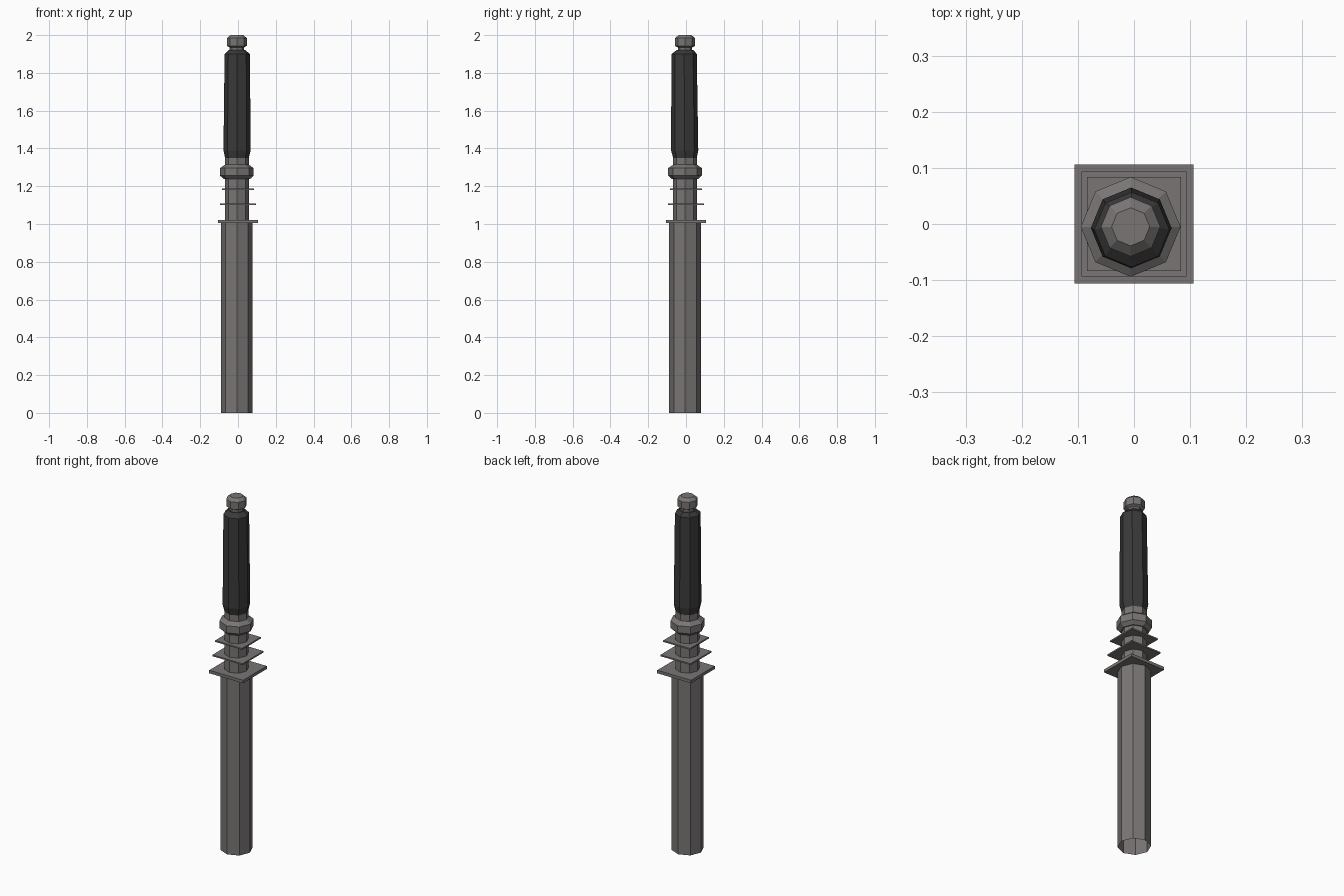
import bpy
import bmesh
import math

if "Cube" in bpy.data.objects:
    bpy.data.objects.remove(bpy.data.objects["Cube"])


def material(name, rgb):
    m = bpy.data.materials.new(name)
    m.diffuse_color = (*rgb, 1)
    m.use_nodes = True
    m.node_tree.nodes["Principled BSDF"].inputs["Base Color"].default_value = m.diffuse_color
    return m


STEEL = material("warm_grey_steel", (0.19, 0.178, 0.175))
RUBBER = material("dark_grip_rubber", (0.042, 0.042, 0.042))
CX, CY = -0.006, -0.005   # the turned parts sit slightly off the plates' axis


def finish(bm, name, mat):
    bmesh.ops.recalc_face_normals(bm, faces=bm.faces)
    me = bpy.data.meshes.new(name)
    bm.to_mesh(me)
    bm.free()
    me.materials.append(mat)
    ob = bpy.data.objects.new(name, me)
    bpy.context.collection.objects.link(ob)
    return ob


def turned(name, rings, mat, cap_bottom=False, cap_top=False, sides=8):
    """Flat-faced octagonal turning; rings are (radius, z[, x, y])."""
    bm = bmesh.new()
    loops = []
    for r, z, *c in rings:
        x, y = c or (CX, CY)
        loops.append([bm.verts.new((x + r * math.cos(2 * math.pi * i / sides),
                                    y + r * math.sin(2 * math.pi * i / sides), z))
                      for i in range(sides)])
    for a, b in zip(loops, loops[1:]):
        for i in range(sides):
            j = (i + 1) % sides
            bm.faces.new((a[i], a[j], b[j], b[i]))
    if cap_bottom:
        bm.faces.new(loops[0][::-1])
    if cap_top:
        bm.faces.new(loops[-1])
    return finish(bm, name, mat)


def plate(name, half, z0, z1):
    bm = bmesh.new()
    bmesh.ops.create_cube(bm, size=1)
    for v in bm.verts:
        v.co = (v.co.x * 2 * half, v.co.y * 2 * half, z1 if v.co.z > 0 else z0)
    return finish(bm, name, STEEL)


# Long lower tube, open at the bottom
turned("lower_tube", [(0.084, 0), (0.084, 1.008)], STEEL)

# Stack of square guard plates, smaller towards the grip
plate("guard_plate_large", 0.106, 1.005, 1.022)
plate("guard_plate_middle", 0.094, 1.100, 1.108)
plate("guard_plate_small", 0.084, 1.180, 1.188)

# Post through the plates, flaring into the collar below the grip
turned("post_and_collar", [(0.063, 1.02), (0.063, 1.238), (0.069, 1.238),
                           (0.089, 1.256), (0.089, 1.296), (0.063, 1.314),
                           (0.063, 1.35)], STEEL, cap_bottom=True, cap_top=True)

# Dark grip, slightly leaning and narrowing upwards
turned("grip", [(0.060, 1.338), (0.072, 1.39, -0.005, -0.007),
                (0.067, 1.90, -0.004, -0.010), (0.044, 1.921)],
       RUBBER, cap_bottom=True, cap_top=True)

# Neck and end knob
turned("end_knob", [(0.038, 1.915), (0.038, 1.935), (0.053, 1.943),
                    (0.053, 1.984), (0.034, 2.0)], STEEL, cap_top=True)
